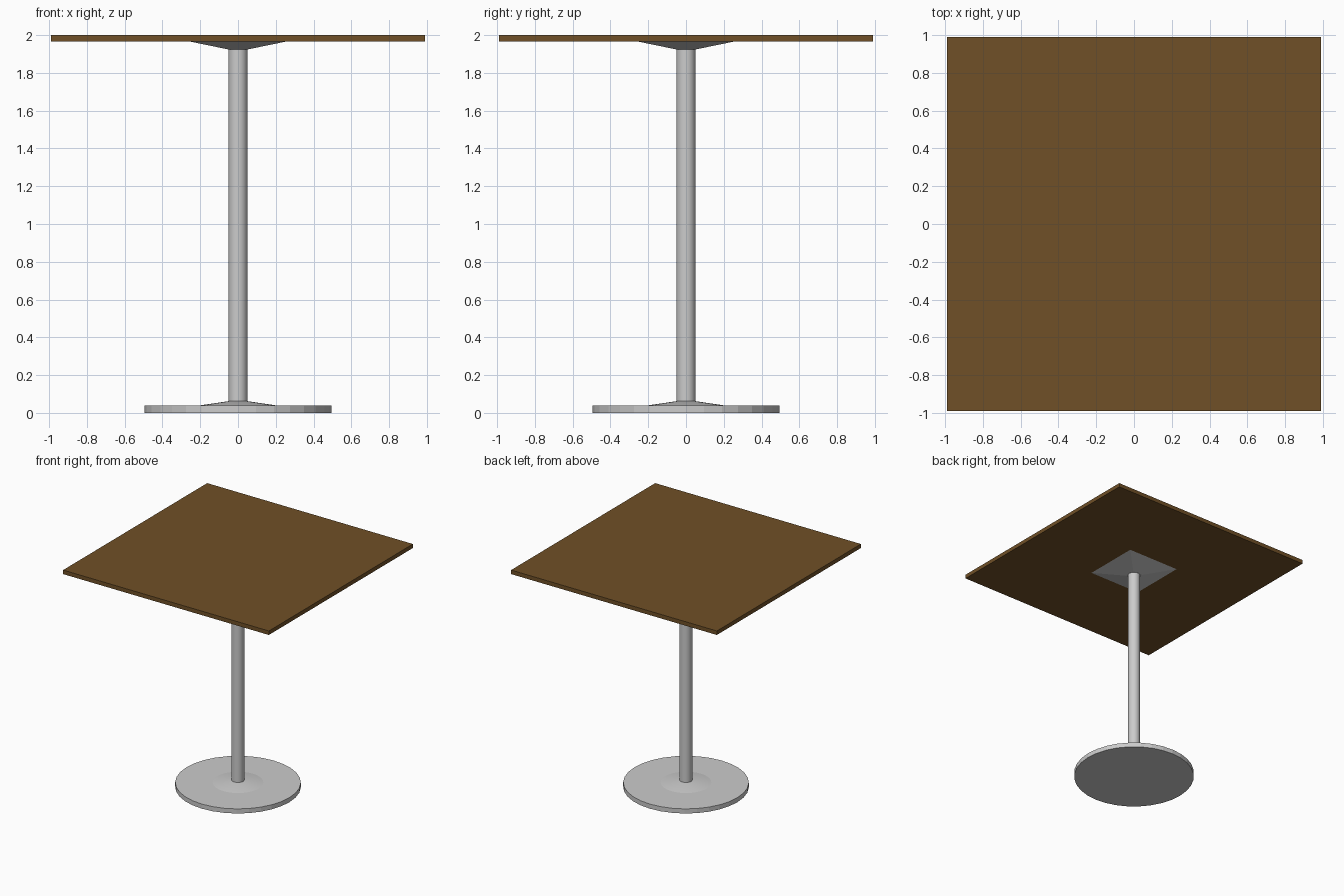
import bpy
import math

if "Cube" in bpy.data.objects:
    bpy.data.objects.remove(bpy.data.objects["Cube"])


def cone(name, r_bottom, r_top, z0, z1, sides=32, turn=0.0, smooth=True):
    """Upright cylinder or frustum spanning z0..z1."""
    bpy.ops.mesh.primitive_cone_add(
        vertices=sides, radius1=r_bottom, radius2=r_top, depth=z1 - z0,
        location=(0, 0, (z0 + z1) / 2), rotation=(0, 0, turn))
    obj = bpy.context.object
    obj.name = name
    bpy.ops.object.transform_apply(location=False, rotation=True, scale=True)
    if smooth:
        bpy.ops.object.shade_smooth_by_angle(angle=math.radians(30))
    return obj


# Round floor plate, low collar and pole
cone("base_plate", 0.495, 0.495, 0.0, 0.04, smooth=False)
cone("base_collar", 0.2, 0.05, 0.04, 0.062)
cone("pole", 0.05, 0.05, 0.0, 1.93)

# Square tapered bracket under the top
root2 = math.sqrt(2)
cone("top_bracket", 0.05 * root2, 0.25 * root2, 1.924, 1.965,
     sides=4, turn=math.pi / 4, smooth=False)

# Square wooden top
bpy.ops.mesh.primitive_cube_add(size=1, location=(0, 0, 1.9825))
top = bpy.context.object
top.name = "table_top"
top.scale = (1.98, 1.98, 0.035)
bpy.ops.object.transform_apply(location=False, rotation=False, scale=True)
wood = bpy.data.materials.new("dark_wood")
wood.diffuse_color = (0.16, 0.08, 0.02, 1.0)
wood.use_nodes = True
wood.node_tree.nodes["Principled BSDF"].inputs["Base Color"].default_value = wood.diffuse_color
top.data.materials.append(wood)
